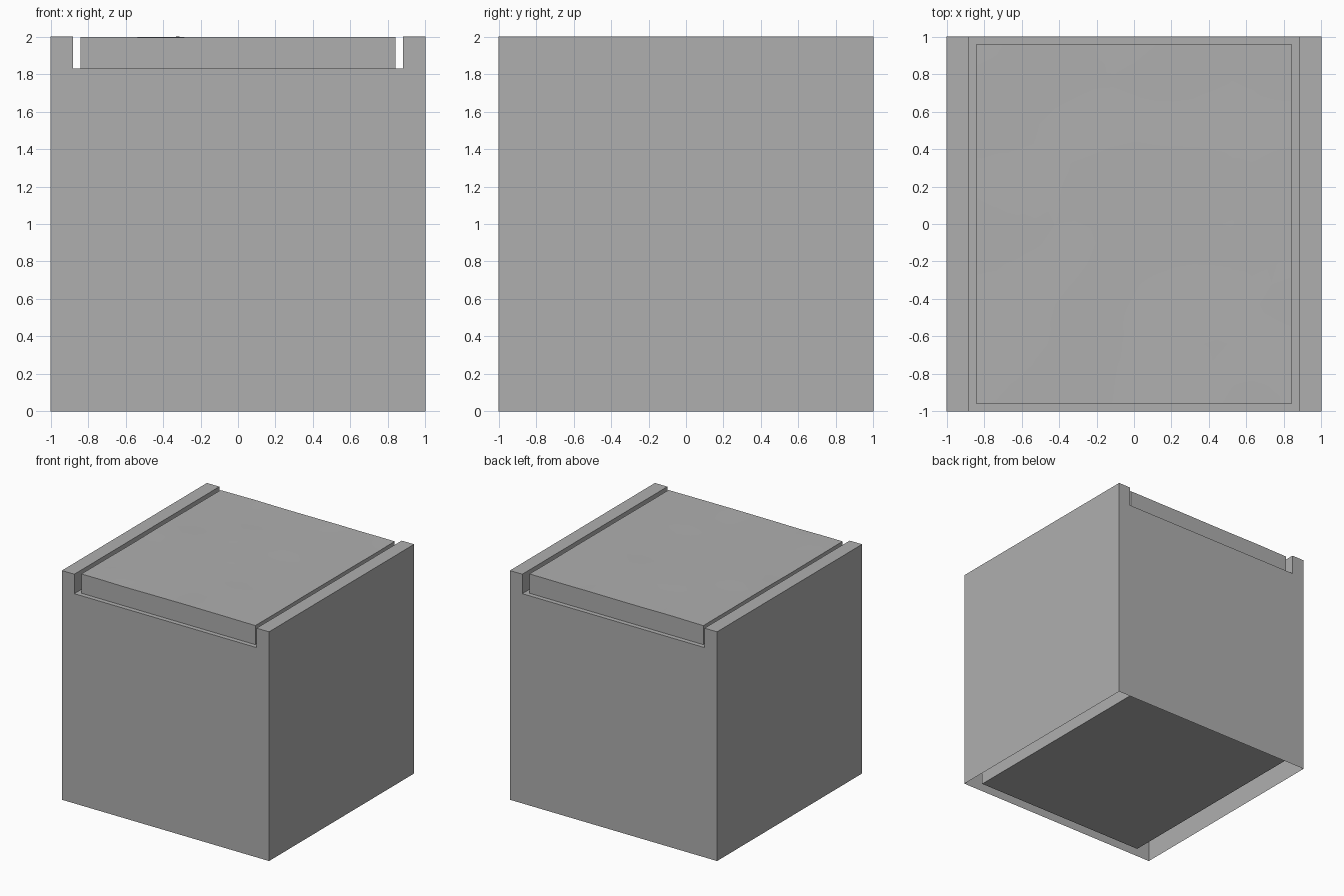
import bpy, bmesh
from mathutils import noise, Vector

if "Cube" in bpy.data.objects:
    bpy.data.objects.remove(bpy.data.objects["Cube"])

# Mid grey for every part
grey = bpy.data.materials.new("mid_grey")
grey.diffuse_color = (0.43, 0.43, 0.43, 1)
grey.use_nodes = True
grey.node_tree.nodes["Principled BSDF"].inputs["Base Color"].default_value = grey.diffuse_color


def make_object(name, bm):
    bmesh.ops.recalc_face_normals(bm, faces=bm.faces[:])
    mesh = bpy.data.meshes.new(name)
    bm.to_mesh(mesh)
    bm.free()
    mesh.materials.append(grey)
    ob = bpy.data.objects.new(name, mesh)
    bpy.context.collection.objects.link(ob)
    return ob


# Outer shell: profile with two top rails, run front to back, open underneath
half = [(1, 0), (1, 2), (0.88, 2), (0.88, 1.83)]
profile = half + [(-x, z) for x, z in reversed(half)]
bm = bmesh.new()
front = [bm.verts.new((x, -1, z)) for x, z in profile]
back = [bm.verts.new((x, 1, z)) for x, z in profile]
bm.faces.new(front)
bm.faces.new(back[::-1])
for i in range(len(profile) - 1):
    bm.faces.new((front[i], back[i], back[i + 1], front[i + 1]))
make_object("outer_shell", bm)

# Inner block: slightly uneven top surface, straight sides, flat underside
W, D, TOP, BOTTOM = 0.84, 0.96, 2.0, 0.04
bm = bmesh.new()
bmesh.ops.create_grid(bm, x_segments=16, y_segments=18, size=1)
for v in bm.verts:
    x, y = v.co.x * W, v.co.y * D
    bump = noise.noise(Vector((x * 3, y * 3, 0.5)))
    v.co = (x, y, TOP - 0.003 + 0.003 * bump)
rim = [e for e in bm.edges if e.is_boundary]
skirt = bmesh.ops.extrude_edge_only(bm, edges=rim)["geom"]
for v in skirt:
    if isinstance(v, bmesh.types.BMVert):
        v.co.z = BOTTOM
lower = [e for e in bm.edges if e.is_boundary]
bmesh.ops.contextual_create(bm, geom=lower)
block = make_object("inner_block", bm)

# Smooth the gentle top while keeping the block edges sharp
bpy.context.view_layer.objects.active = block
block.select_set(True)
bpy.ops.object.shade_smooth_by_angle()
